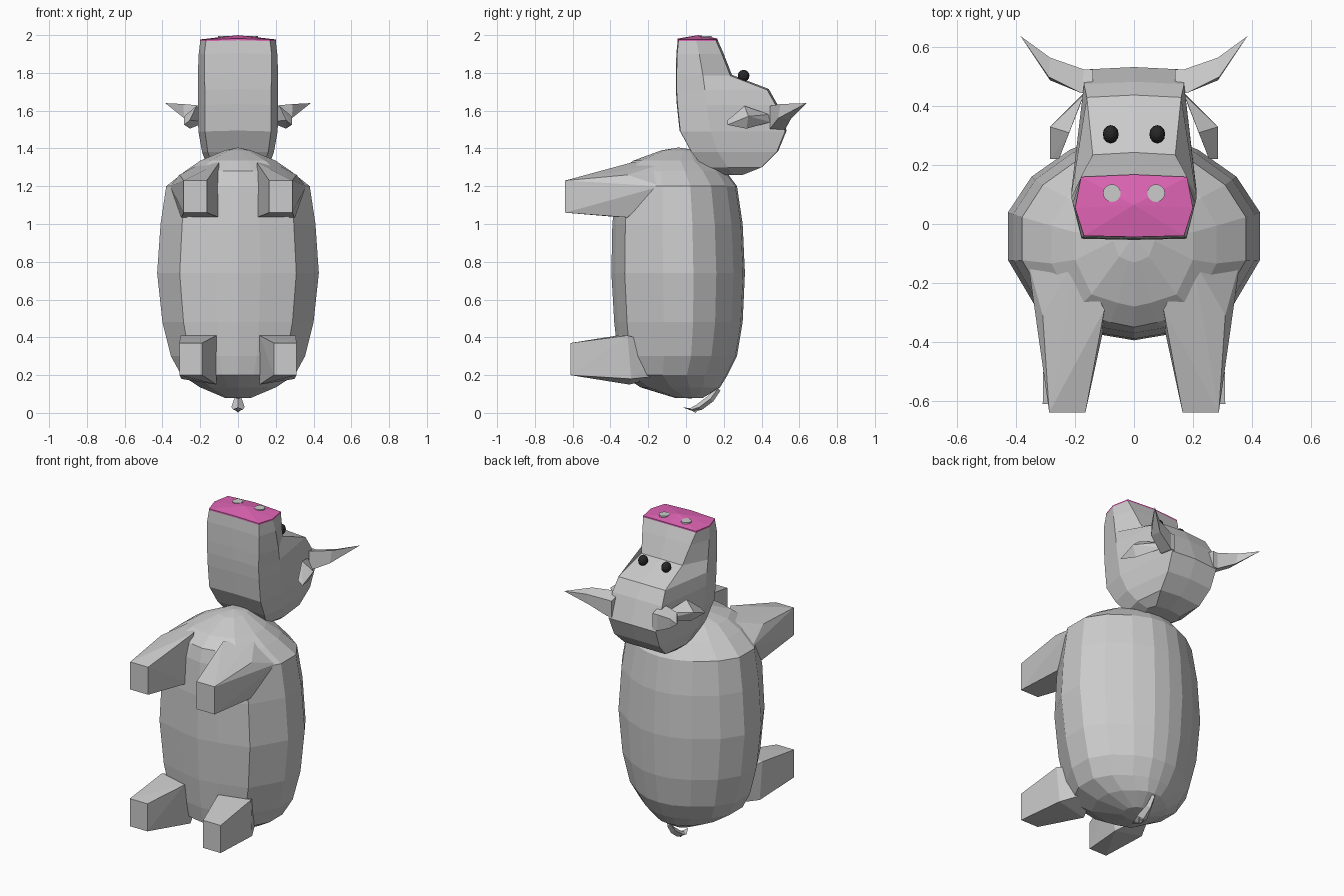
import bpy, bmesh
from mathutils import Vector

if "Cube" in bpy.data.objects:
    bpy.data.objects.remove(bpy.data.objects["Cube"])


def material(name, rgb):
    m = bpy.data.materials.new(name)
    m.diffuse_color = (*rgb, 1)
    m.use_nodes = True
    m.node_tree.nodes["Principled BSDF"].inputs["Base Color"].default_value = m.diffuse_color
    return m


PINK = material("pink", (0.75, 0.13, 0.47))
BLACK = material("black", (0.02, 0.02, 0.02))


def finish(bm, name, mat=None):
    bmesh.ops.recalc_face_normals(bm, faces=bm.faces)
    me = bpy.data.meshes.new(name)
    bm.to_mesh(me)
    bm.free()
    ob = bpy.data.objects.new(name, me)
    bpy.context.collection.objects.link(ob)
    if mat:
        me.materials.append(mat)
    return ob


def loft(name, rings, start=None, end=None):
    """Skin rings of points; an optional apex closes each end, otherwise a flat cap."""
    bm = bmesh.new()
    vs = [[bm.verts.new(p) for p in r] for r in rings]
    n = len(vs[0])
    for a, b in zip(vs, vs[1:]):
        for i in range(n):
            j = (i + 1) % n
            bm.faces.new((a[i], a[j], b[j], b[i]))
    for ring, apex in ((vs[0], start), (vs[-1], end)):
        if apex:
            t = bm.verts.new(apex)
            for i in range(n):
                bm.faces.new((ring[i], ring[(i + 1) % n], t))
        else:
            bm.faces.new(ring)
    return finish(bm, name)


def hull(name, pts, s):
    """Convex faceted part, mirrored in x by s."""
    bm = bmesh.new()
    for x, y, z in pts:
        bm.verts.new((s * x, y, z))
    r = bmesh.ops.convex_hull(bm, input=bm.verts)
    loose = [v for v in bm.verts if not v.link_faces]
    bmesh.ops.delete(bm, geom=loose, context='VERTS')
    return finish(bm, name)


def mirror_ring(half):
    """Close a half outline whose first and last points lie on x = 0."""
    return half + [Vector((-p.x, p.y, p.z)) for p in half[-2:0:-1]]


# Body: one barrel section scaled per level (z, half width, front y, back y)
section = [(0, .31), (.1, .30), (.22, .25), (.35, .16), (.43, .04),
           (.43, -.12), (.31, -.32), (.12, -.37), (0, -.39)]
levels = [(.08, .07, -.06, .09), (.135, .2, -.24, .18), (.2, .30, -.34, .22),
          (.3, .355, -.36, .27), (.48, .40, -.38, .30), (.74, .428, -.395, .312),
          (1.0, .41, -.39, .30), (1.2, .38, -.37, .27), (1.28, .28, -.35, .21),
          (1.335, .20, -.28, .13), (1.39, .07, -.13, .06)]
rings = []
for z, w, f, b in levels:
    half = [Vector((x * w / .43, f + (y + .39) / .70 * (b - f), z)) for x, y in section]
    rings.append(mirror_ring(half))
loft("body", rings, (0, .02, .077), (0, -.04, 1.405))

# Head: levels (z, front y, mid y, back y, front x, mid x, back x)
head = [(1.26, .20, .25, .30, .09, .11, .09), (1.30, .09, .22, .40, .13, .16, .14),
        (1.38, .03, .17, .48, .16, .19, .155), (1.49, -.03, .13, .525, .175, .21, .16),
        (1.63, -.045, .11, .475, .175, .213, .17), (1.71, -.05, .10, .43, .175, .213, .16),
        (1.785, -.05, .09, .235, .178, .213, .14), (1.9, -.047, .07, .19, .178, .208, .165),
        (1.968, -.04, .055, .16, .17, .2, .18)]


def head_ring(z, yf, ym, yb, xf, xm, xb):
    return mirror_ring([Vector(p) for p in ((0, yb + .008, z + .005), (xb, yb, z), (xm, ym, z),
                                            (xf, yf, z), (0, yf - .004, z + .005))])


loft("head", [head_ring(*h) for h in head])

# Muzzle: thin pink shell with a raised centre
top = head_ring(1.977, -.04, .055, .16, .17, .2, .18)
muzzle = loft("muzzle", [head_ring(*head[-1]), top], end=(0, .065, 2.0))
muzzle.data.materials.append(PINK)

for s, side in ((1, "right"), (-1, "left")):
    # Nostril disc
    bm = bmesh.new()
    bmesh.ops.create_cone(bm, cap_ends=True, segments=16, radius1=.03, radius2=.03, depth=.02)
    bmesh.ops.translate(bm, verts=bm.verts, vec=(s * .075, .105, 1.985))
    finish(bm, side + "_nostril")

    # Eye
    bm = bmesh.new()
    bmesh.ops.create_uvsphere(bm, u_segments=12, v_segments=8, radius=.03)
    bmesh.ops.scale(bm, verts=bm.verts, vec=(.9, 1.03, 1.03))
    bmesh.ops.translate(bm, verts=bm.verts, vec=(s * .079, .305, 1.785))
    finish(bm, side + "_eye", BLACK)

    # Horn: four-sided, bending back to a point
    horn = [[(s * x, y, z) for x, y, z in r] for r in (
        [(.14, .445, 1.50), (.14, .525, 1.50), (.14, .525, 1.60), (.14, .445, 1.62)],
        [(.18, .445, 1.505), (.17, .525, 1.50), (.17, .525, 1.60), (.18, .445, 1.625)],
        [(.285, .488, 1.56), (.275, .555, 1.555), (.285, .565, 1.62), (.29, .50, 1.635)])]
    loft(side + "_horn", horn, end=(s * .385, .638, 1.64))

    # Ear: drooping leaf
    hull(side + "_ear", [(.165, .45, 1.54), (.17, .44, 1.58), (.22, .31, 1.625), (.285, .33, 1.57),
                         (.255, .32, 1.505), (.285, .22, 1.525), (.255, .22, 1.55)], s)

    # Legs: tapered blocks sunk into the body
    hull(side + "_front_leg", [(x, -.64, z) for x in (.165, .288) for z in (1.06, 1.23)] +
         [(.10, -.34, 1.035), (.30, -.31, 1.035), (.31, -.31, 1.26), (.10, -.29, 1.325),
          (.2, -.1, 1.1), (.2, -.12, 1.32), (.36, -.13, 1.2)], s)
    hull(side + "_rear_leg", [(x, -.612, z) for x in (.19, .31) for z in (.2, .37)] +
         [(.115, -.36, .41), (.305, -.31, .41), (.30, -.29, .18), (.115, -.3, .15),
          (.2, -.1, .2), (.2, -.1, .35)], s)

# Tail: small curled strip (y, z, half width, half thickness)
tail = [(.17, .13, .01, .012), (.13, .075, .02, .014), (.07, .03, .035, .014), (.03, .017, .025, .008)]
loft("tail", [[(-w, y, z), (0, y + t, z - t), (w, y, z), (0, y - t, z + t)] for y, z, w, t in tail],
     end=(0, -.02, .03))
# lowest tip of the tail touches the ground
bm = bmesh.new()
for p in ((-.02, .07, .022), (.02, .07, .022), (0, .05, 0), (0, .02, .02)):
    bm.verts.new(p)
bmesh.ops.convex_hull(bm, input=bm.verts)
finish(bm, "tail_tip")
